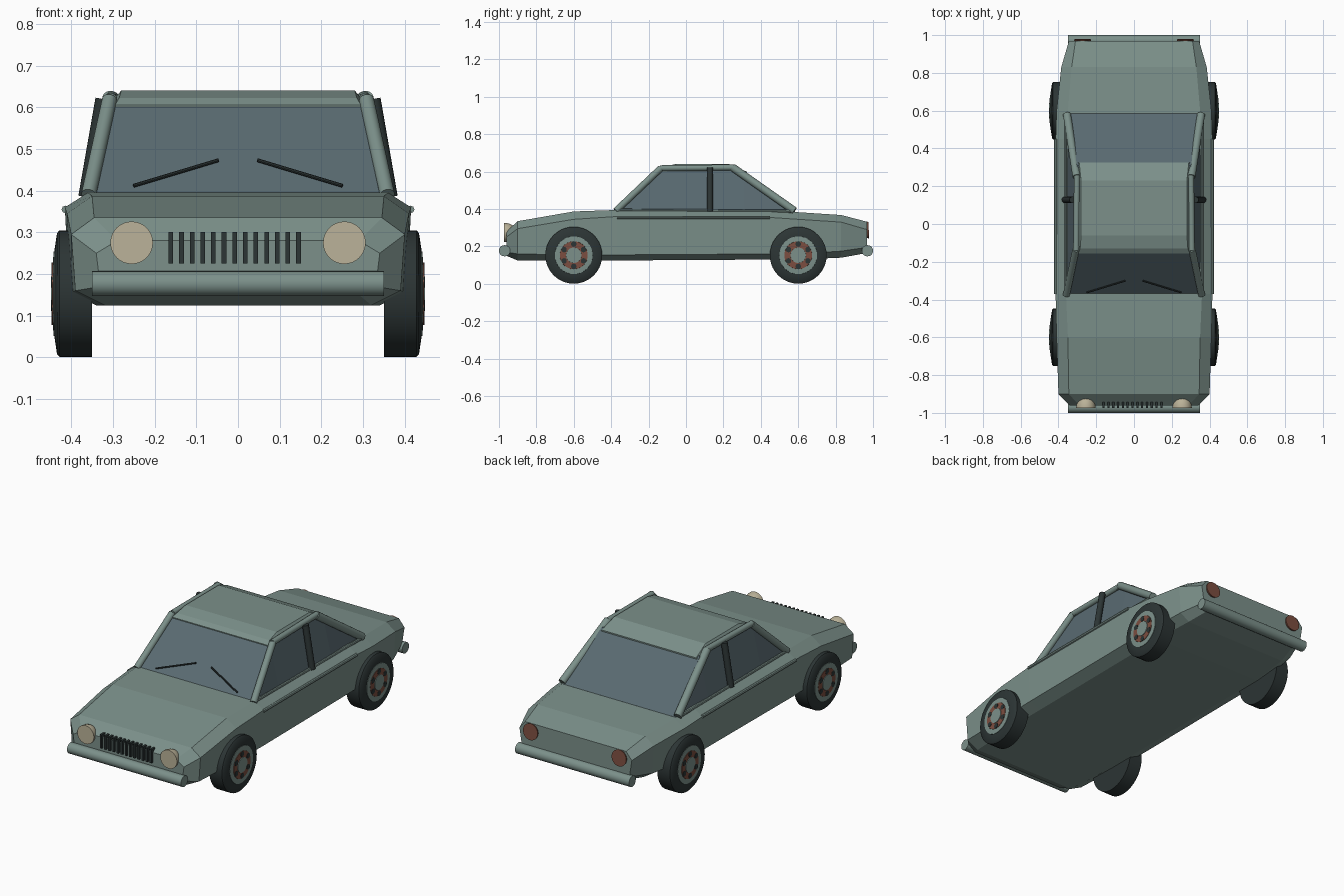
import bpy, bmesh, math
from mathutils import Vector, Matrix

if "Cube" in bpy.data.objects:
    bpy.data.objects.remove(bpy.data.objects["Cube"], do_unlink=True)


def material(name, rgb):
    m = bpy.data.materials.new(name)
    m.use_nodes = True
    m.diffuse_color = (*rgb, 1)
    m.node_tree.nodes["Principled BSDF"].inputs["Base Color"].default_value = (*rgb, 1)
    return m


PAINT = material("grey green paint", (0.20, 0.28, 0.255))
GLASS = material("blue grey glass", (0.10, 0.145, 0.165))
RUBBER = material("dark rubber", (0.025, 0.035, 0.035))
CREAM = material("cream lamp", (0.50, 0.45, 0.32))
BROWN = material("red brown", (0.20, 0.075, 0.05))


def finish(name, bm, mat, smooth=False):
    bmesh.ops.recalc_face_normals(bm, faces=bm.faces)
    mesh = bpy.data.meshes.new(name)
    bm.to_mesh(mesh)
    bm.free()
    mesh.materials.append(mat)
    ob = bpy.data.objects.new(name, mesh)
    bpy.context.collection.objects.link(ob)
    if smooth:
        bpy.ops.object.select_all(action="DESELECT")
        ob.select_set(True)
        bpy.context.view_layer.objects.active = ob
        bpy.ops.object.shade_smooth_by_angle(angle=math.radians(40))
    return ob


def loft(name, stations, mat):
    """Skin half sections (y, [(x, z), ...]) mirrored across x = 0."""
    bm = bmesh.new()
    rings = []
    for y, half in stations:
        pts = half + [(-x, z) for x, z in reversed(half)]
        rings.append([bm.verts.new((x, y, z)) for x, z in pts])
    n = len(rings[0])
    for a, b in zip(rings, rings[1:]):
        for i in range(n):
            j = (i + 1) % n
            bm.faces.new((a[i], a[j], b[j], b[i]))
    bm.faces.new(rings[0])
    bm.faces.new(rings[-1])
    return finish(name, bm, mat)


def tube(name, a, b, r, mat, sides=16):
    a, b = Vector(a), Vector(b)
    d = b - a
    rot = d.to_track_quat("Z", "Y").to_matrix().to_4x4()
    bm = bmesh.new()
    bmesh.ops.create_cone(bm, cap_ends=True, segments=sides, radius1=r, radius2=r,
                          depth=d.length, matrix=Matrix.Translation((a + b) / 2) @ rot)
    return finish(name, bm, mat, sides > 8)


def box(name, centre, size, mat):
    bm = bmesh.new()
    bmesh.ops.create_cube(bm, size=1, matrix=Matrix.Translation(centre) @ Matrix.Diagonal((*size, 1)))
    return finish(name, bm, mat)


def lathe(name, profile, centre, axis, mat, sides=32):
    """Spin (radius, distance) points about an axis direction."""
    bm = bmesh.new()
    vs = [bm.verts.new((r, 0, h)) for r, h in profile]
    es = [bm.edges.new(p) for p in zip(vs, vs[1:])]
    bmesh.ops.spin(bm, geom=vs + es, cent=(0, 0, 0), axis=(0, 0, 1),
                   angle=math.tau, steps=sides, use_duplicate=False)
    bmesh.ops.remove_doubles(bm, verts=bm.verts, dist=0.0002)
    rot = Vector(axis).to_track_quat("Z", "Y").to_matrix().to_4x4()
    bmesh.ops.transform(bm, matrix=Matrix.Translation(centre) @ rot, verts=bm.verts)
    return finish(name, bm, mat, True)


# Lower body: y, then (x, z) of the floor, sill, shoulder and deck edges
loft("body", [
    (-0.96, [(0.29, 0.15), (0.33, 0.17), (0.34, 0.25), (0.29, 0.28)]),
    (-0.90, [(0.32, 0.125), (0.39, 0.16), (0.40, 0.295), (0.345, 0.335)]),
    (-0.60, [(0.34, 0.125), (0.40, 0.155), (0.41, 0.345), (0.35, 0.387)]),
    (-0.37, [(0.34, 0.125), (0.405, 0.155), (0.415, 0.36), (0.36, 0.395)]),
    (0.45, [(0.34, 0.13), (0.405, 0.16), (0.415, 0.355), (0.36, 0.392)]),
    (0.60, [(0.34, 0.13), (0.40, 0.16), (0.41, 0.345), (0.35, 0.383)]),
    (0.83, [(0.32, 0.14), (0.375, 0.175), (0.385, 0.33), (0.33, 0.368)]),
    (0.968, [(0.29, 0.165), (0.33, 0.195), (0.345, 0.29), (0.31, 0.332)]),
], PAINT)

# Glasshouse
loft("cabin_glass", [
    (-0.37, [(0.352, 0.37), (0.352, 0.393)]),
    (-0.15, [(0.358, 0.37), (0.302, 0.605)]),
    (0.31, [(0.358, 0.37), (0.302, 0.605)]),
    (0.585, [(0.345, 0.37), (0.345, 0.384)]),
], GLASS)

# Roof panel
loft("roof", [
    (-0.155, [(0.305, 0.595), (0.295, 0.605)]),
    (-0.13, [(0.31, 0.60), (0.285, 0.622)]),
    (-0.06, [(0.31, 0.605), (0.28, 0.64)]),
    (0.23, [(0.31, 0.605), (0.28, 0.64)]),
    (0.325, [(0.302, 0.585), (0.29, 0.60)]),
], PAINT)

# Frame around the windows and trim along the flanks
for s, side in ((1, "left"), (-1, "right")):
    tube(side + "_front_pillar", (s * 0.358, -0.375, 0.39), (s * 0.308, -0.135, 0.618), 0.018, PAINT)
    tube(side + "_rear_pillar", (s * 0.355, 0.58, 0.39), (s * 0.304, 0.25, 0.622), 0.021, PAINT)
    tube(side + "_roof_rail", (s * 0.306, -0.14, 0.618), (s * 0.302, 0.26, 0.622), 0.016, PAINT)
    tube(side + "_middle_pillar", (s * 0.366, 0.128, 0.385), (s * 0.325, 0.128, 0.62), 0.017, RUBBER)
    tube(side + "_side_trim", (s * 0.414, -0.37, 0.355), (s * 0.414, 0.45, 0.355), 0.009, PAINT, 8)
    tube(side + "_window_sill", (s * 0.362, -0.36, 0.394), (s * 0.362, 0.56, 0.388), 0.008, PAINT, 8)
    # Wipers lie just ahead of the windscreen
    tube(side + "_wiper", (s * 0.25, -0.363, 0.412), (s * 0.047, -0.301, 0.473), 0.0045, RUBBER, 8)

# Bumpers
for y, end in ((-0.97, "front"), (0.97, "rear")):
    tube(end + "_bumper", (-0.35, y, 0.177), (0.35, y, 0.177), 0.03, PAINT, 20)


# Lamps: flat lens facing outward with a rounded shell behind
def lamp(name, centre, axis, r, depth, mat):
    arc = [(r * math.cos(t * math.pi / 16), -depth * math.sin(t * math.pi / 16)) for t in range(9)]
    lathe(name, [(0, 0)] + arc, centre, axis, mat)


for s, side in ((1, "left"), (-1, "right")):
    lamp(side + "_headlamp", (s * 0.255, -0.973, 0.275), (0, -1, 0), 0.051, 0.07, CREAM)
    lamp(side + "_tail_lamp", (s * 0.272, 0.977, 0.288), (0, 1, 0.06), 0.045, 0.03, BROWN)

# Grille slats
for i in range(13):
    box("grille_slat", (-0.161 + i * 0.0255, -0.958, 0.263), (0.011, 0.032, 0.076), RUBBER)

# Wheels
for s, side in ((1, "left"), (-1, "right")):
    for y, end in ((-0.6, "front"), (0.6, "rear")):
        name = end + "_" + side
        c = (s * 0.35, y, 0.153)
        out = (s, 0, 0)
        lathe(name + "_tyre", [(0, 0), (0.152, 0), (0.152, 0.078), (0.145, 0.084),
                               (0.105, 0.09), (0, 0.09)], c, out, RUBBER, 40)
        lathe(name + "_rim", [(0, 0.08), (0.104, 0.08), (0.101, 0.092), (0.076, 0.094),
                              (0, 0.094)], c, out, PAINT)
        lathe(name + "_rim_ring", [(0, 0.085), (0.077, 0.085), (0.074, 0.096), (0, 0.096)], c, out, BROWN)
        lathe(name + "_hub_cap", [(0, 0.085), (0.044, 0.085), (0.041, 0.099), (0, 0.099)], c, out, PAINT)
        for k in range(6):
            a = k * math.tau / 6 + math.pi / 6
            hole = Vector((s * 0.435, y + 0.06 * math.cos(a), 0.153 + 0.06 * math.sin(a)))
            tube(name + "_vent", hole, hole + Vector((s * 0.0125, 0, 0)), 0.015, RUBBER, 10)
